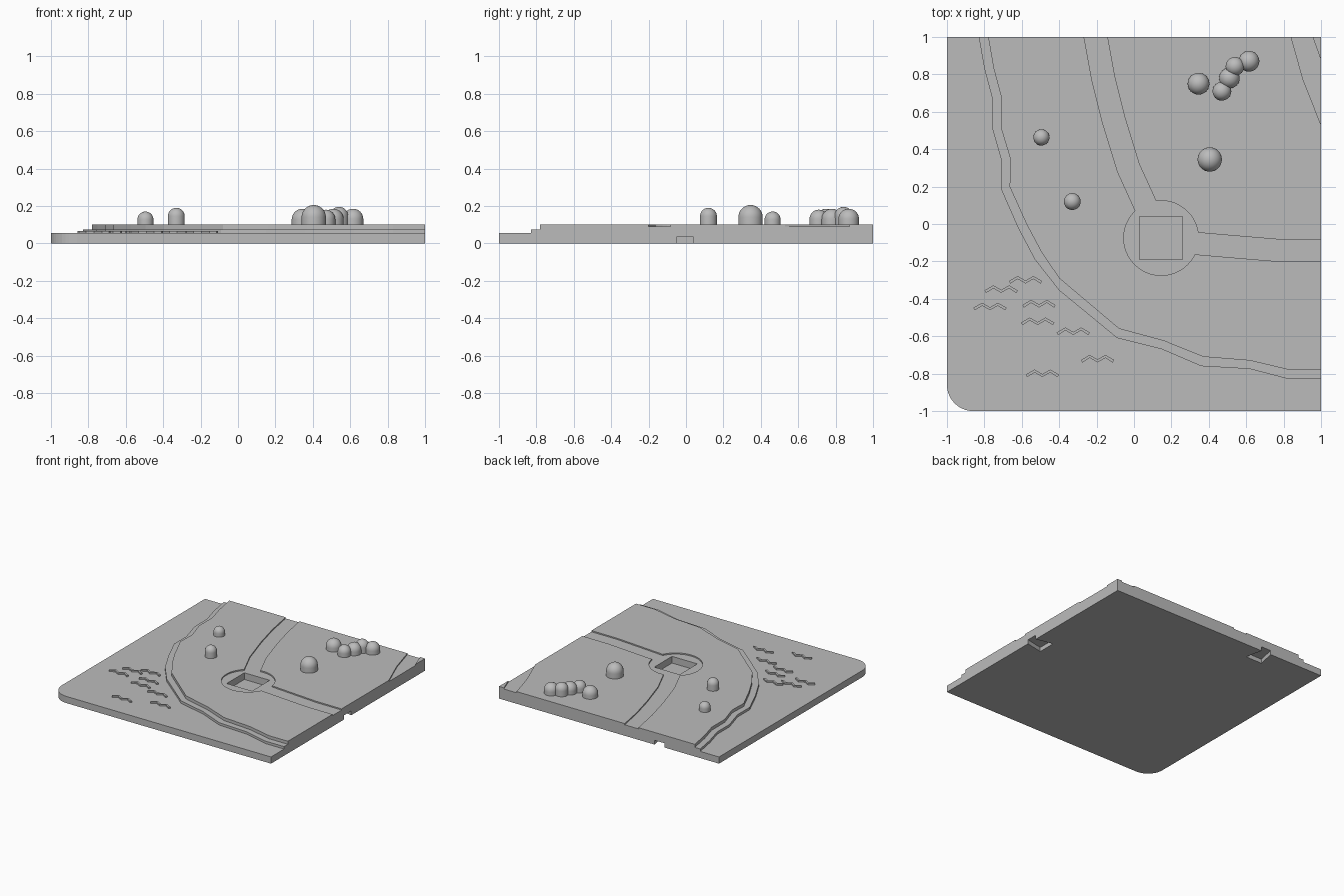
import bpy, bmesh, math
from mathutils import Vector

default = bpy.data.objects.get("Cube")
if default:
    bpy.data.objects.remove(default, do_unlink=True)

stone = bpy.data.materials.new("plain grey")
stone.use_nodes = True
GREY = (0.5, 0.5, 0.5, 1)
stone.diffuse_color = GREY
stone.node_tree.nodes["Principled BSDF"].inputs["Base Color"].default_value = GREY


def add_object(name, bm):
    bmesh.ops.recalc_face_normals(bm, faces=bm.faces)
    mesh = bpy.data.meshes.new(name)
    bm.to_mesh(mesh)
    bm.free()
    mesh.materials.append(stone)
    obj = bpy.data.objects.new(name, mesh)
    bpy.context.collection.objects.link(obj)
    return obj


def prism(name, outline, low, high):
    """Extrude a flat outline between two heights."""
    bm = bmesh.new()
    face = bm.faces.new([bm.verts.new((x, y, low)) for x, y in outline])
    grown = bmesh.ops.extrude_face_region(bm, geom=[face])
    for item in grown["geom"]:
        if isinstance(item, bmesh.types.BMVert):
            item.co.z = high
    return add_object(name, bm)


def arc(cx, cy, radius, start, end, steps):
    angles = [math.radians(start + (end - start) * i / steps) for i in range(steps + 1)]
    return [(cx + radius * math.cos(a), cy + radius * math.sin(a)) for a in angles]


def ribbon(points, width):
    """Outline of a band of even width following a path."""
    path = [Vector(p) for p in points]
    left, right = [], []
    for i, p in enumerate(path):
        along = (path[min(i + 1, len(path) - 1)] - path[max(i - 1, 0)]).normalized()
        side = Vector((-along.y, along.x)) * width / 2
        left.append(tuple(p + side))
        right.append(tuple(p - side))
    return left + right[::-1]


def carve(target, cutter):
    """Subtract the cutter and keep the result as plain mesh."""
    mod = target.modifiers.new("cut", 'BOOLEAN')
    mod.operation = 'DIFFERENCE'
    mod.solver = 'EXACT'
    mod.object = cutter
    bpy.context.view_layer.update()
    evaluated = target.evaluated_get(bpy.context.evaluated_depsgraph_get())
    old, new = target.data, bpy.data.meshes.new_from_object(evaluated)
    target.modifiers.clear()
    target.data = new
    bpy.data.meshes.remove(old)


# Stepped ground: water slab, shore ledge, land
SEA, SHORE, ROAD, LAND = 0.055, 0.075, 0.09, 0.10
slab = prism("water_slab", [(1, -1), (1, 1), (-1, 1)] + arc(-0.86, -0.86, 0.14, 180, 270, 10), 0, SEA)

shore_line = [(-.83, 1), (-.8, .83), (-.76, .68), (-.76, .52), (-.71, .345), (-.71, .185),
              (-.62, -.02), (-.53, -.19), (-.4, -.355), (-.09, -.61), (.15, -.67),
              (.36, -.76), (.62, -.775), (.83, -.83), (1, -.83)]
land_line = [(-.78, 1), (-.75, .83), (-.71, .68), (-.71, .51), (-.66, .345), (-.665, .2),
             (-.575, 0), (-.495, -.15), (-.4, -.29), (-.08, -.56), (.16, -.625),
             (.37, -.71), (.62, -.73), (.83, -.78), (1, -.78)]
shore = prism("shore_ledge", shore_line + [(1, 1)], SEA, SHORE)
land = prism("land", land_line + [(1, 1)], SHORE, LAND)

# Sunken roads and round plaza
road_shapes = {
    "north_road": ribbon([(-.22, 1.05), (-.205, 1), (-.165, .78), (-.11, .56),
                          (-.03, .3), (.07, .08), (.13, -.05)], 0.122),
    "east_road": ribbon([(.2, -.09), (.33, -.104), (.54, -.122), (.77, -.141),
                         (1, -.142), (1.05, -.142)], 0.117),
    "corner_road": [(.825, 1.05), (.84, 1), (.905, .77), (1, .53), (1.05, .42),
                    (1.05, .74), (1, .875), (.955, 1), (.94, 1.05)],
    "plaza": arc(.145, -.075, .2, 0, 352.5, 47),
}
cutters = []
for name, outline in road_shapes.items():
    cutter = prism(name + "_cutter", outline, ROAD, 0.2)
    carve(land, cutter)
    cutters.append(cutter)

# Square socket in the plaza
socket = prism("socket_cutter", [(.03, -.19), (.26, -.19), (.26, .04), (.03, .04)], 0.035, 0.2)
for part in (land, shore, slab):
    carve(part, socket)
cutters.append(socket)

# Dovetail connector slots under the right and back edges
dovetail = [(-.05, -.045), (0, -.045), (.145, -.075), (.145, .075), (0, .045), (-.05, .045)]
slots = {"right_slot": [(1 - d, w - .005) for d, w in dovetail],
         "back_slot": [(w - .46, 1 - d) for d, w in dovetail]}
for name, outline in slots.items():
    cutter = prism(name + "_cutter", outline, -0.05, 0.035)
    carve(slab, cutter)
    cutters.append(cutter)
for cutter in cutters:
    bpy.data.objects.remove(cutter, do_unlink=True)

# Ripples on the water
zigzag = [(-.085, -.012), (-.042, .014), (0, -.01), (.042, .014), (.085, -.012)]
for x, y in [(-.58, -.3), (-.71, -.35), (-.77, -.443), (-.508, -.428),
             (-.515, -.522), (-.325, -.575), (-.49, -.8), (-.195, -.722)]:
    prism("ripple", ribbon([(x + dx, y + dy) for dx, dy in zigzag], 0.016), SEA - 0.002, 0.067)


# Round-topped trees: a lathed dome profile
def tree(x, y, radius, top, sides=32, rings=8):
    bm = bmesh.new()
    profile = [(radius, LAND - 0.002)]
    profile += [(r, top - radius + z) for r, z in arc(0, 0, radius, 0, 90, rings)]
    verts = [bm.verts.new((r, 0, z)) for r, z in profile]
    edges = [bm.edges.new(pair) for pair in zip(verts, verts[1:])]
    bmesh.ops.spin(bm, geom=verts + edges, cent=(0, 0, 0), axis=(0, 0, 1),
                   angle=math.tau, steps=sides, use_duplicate=False)
    bmesh.ops.remove_doubles(bm, verts=bm.verts, dist=0.0005)
    obj = add_object("tree", bm)
    obj.location = (x, y, 0)
    for face in obj.data.polygons:
        face.use_smooth = True


for spec in [(.345, .75, .058, .185), (.615, .87, .055, .185), (.54, .843, .05, .195),
             (.51, .78, .055, .185), (.47, .71, .05, .18), (.405, .345, .065, .205),
             (-.495, .463, .043, .17), (-.33, .12, .045, .19)]:
    tree(*spec)
